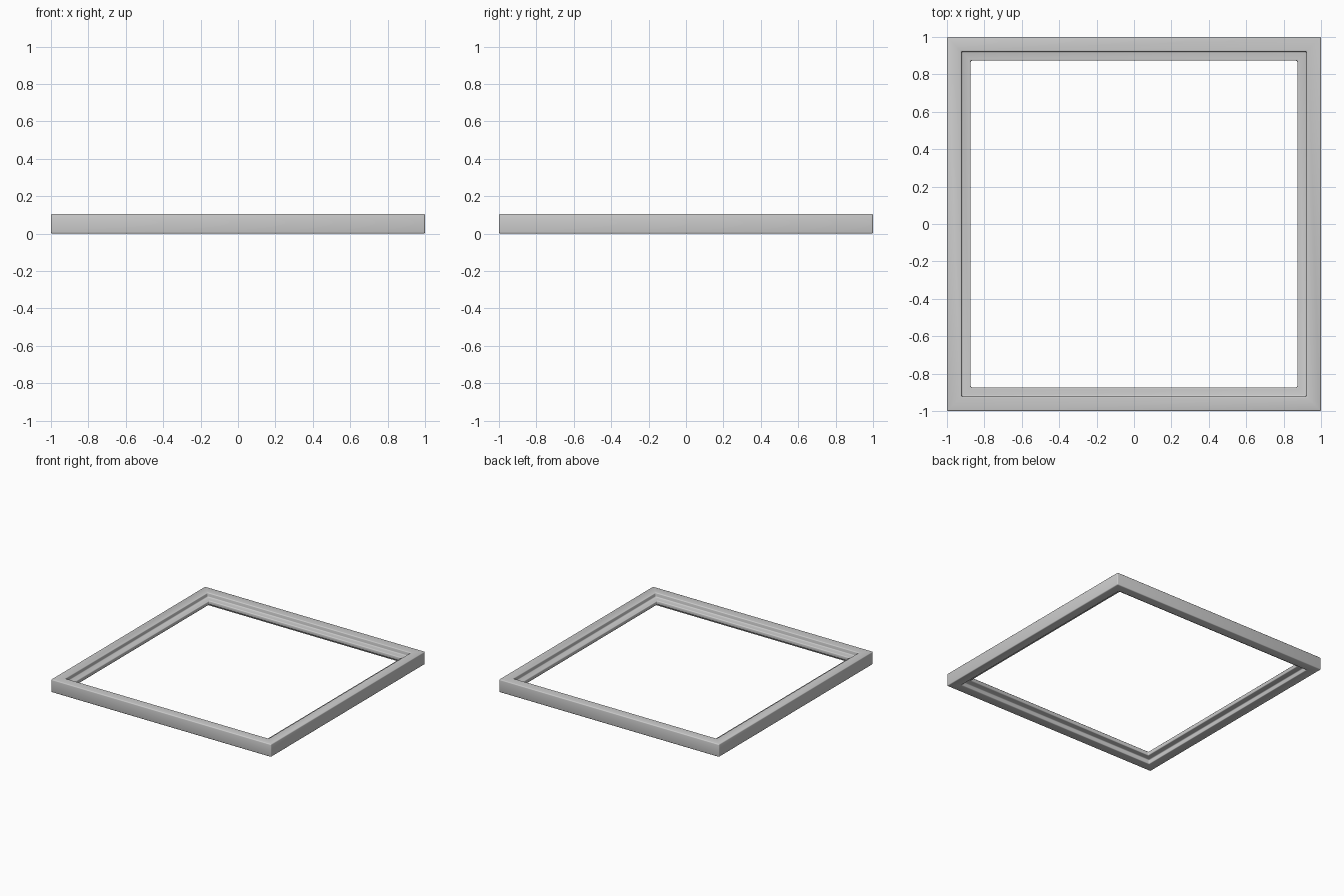
import bpy, bmesh

if "Cube" in bpy.data.objects:
    bpy.data.objects.remove(bpy.data.objects["Cube"])

# Cross-section: (distance from centre, height), outer rail with inner tongue
profile = [(1.0, 0.0), (1.0, 0.105), (0.922, 0.105), (0.922, 0.07),
           (0.873, 0.07), (0.873, 0.035), (0.922, 0.035), (0.922, 0.0)]
corners = [(1, 1), (-1, 1), (-1, -1), (1, -1)]

# Square frame: the profile mitred around four corners
bm = bmesh.new()
rings = [[bm.verts.new((sx * d, sy * d, z)) for d, z in profile] for sx, sy in corners]
n = len(profile)
for i in range(4):
    a, b = rings[i], rings[(i + 1) % 4]
    for j in range(n):
        k = (j + 1) % n
        bm.faces.new((a[j], b[j], b[k], a[k]))
bmesh.ops.recalc_face_normals(bm, faces=bm.faces)
mesh = bpy.data.meshes.new("square_frame")
bm.to_mesh(mesh)
bm.free()
frame = bpy.data.objects.new("square_frame", mesh)
bpy.context.collection.objects.link(frame)
for p in mesh.polygons:
    p.use_smooth = True

# Softly rounded edges
bevel = frame.modifiers.new("rounded_edges", 'BEVEL')
bevel.width = 0.007
bevel.segments = 3
bevel.limit_method = 'ANGLE'
